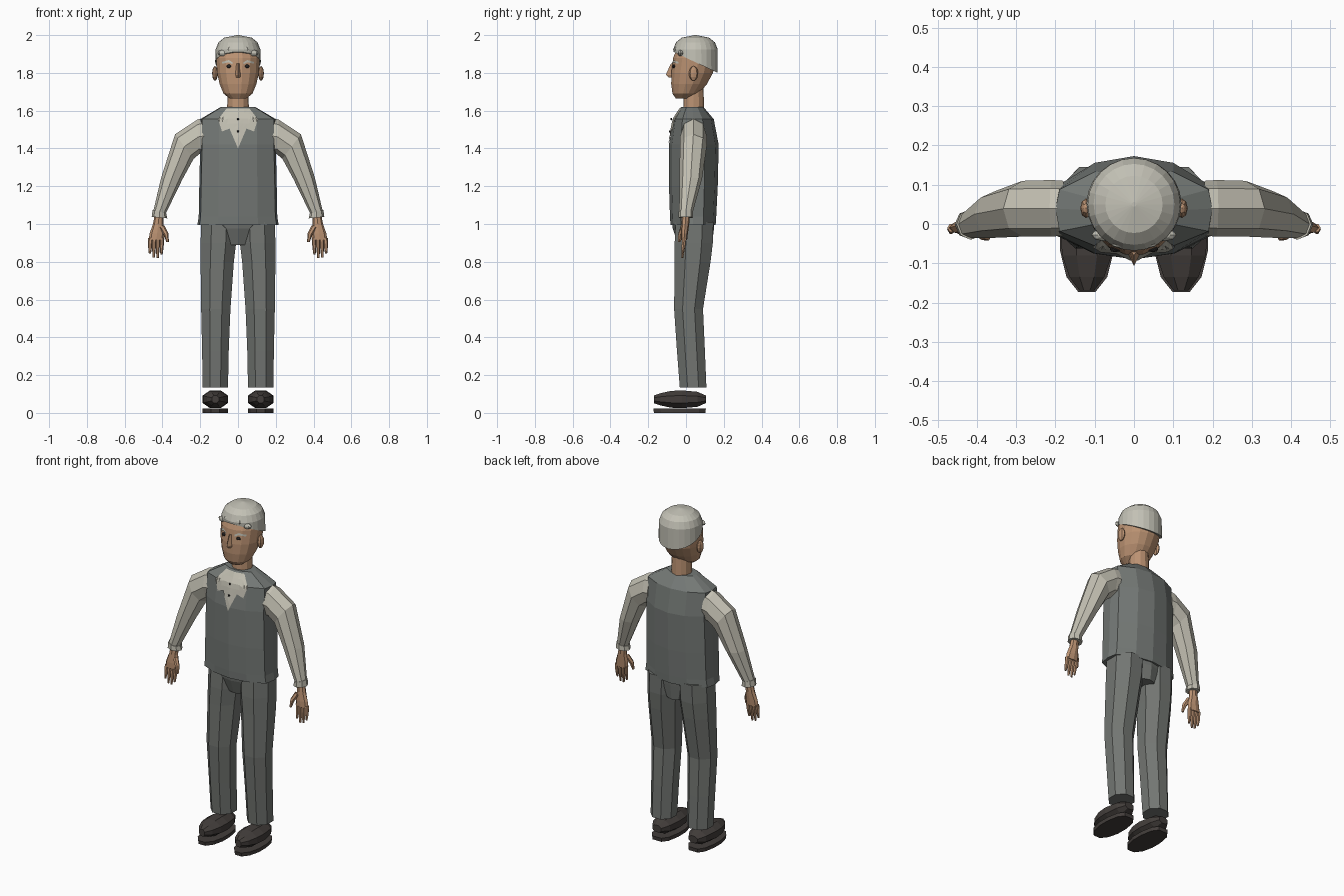
import bpy, bmesh, math
from mathutils import Vector
from mathutils.bvhtree import BVHTree

if "Cube" in bpy.data.objects:
    bpy.data.objects.remove(bpy.data.objects["Cube"])


def material(name, rgb):
    m = bpy.data.materials.new(name)
    m.diffuse_color = (*rgb, 1)
    m.use_nodes = True
    m.node_tree.nodes["Principled BSDF"].inputs["Base Color"].default_value = m.diffuse_color
    return m


VEST = material("vest_grey", (0.175, 0.19, 0.18))
TROUSER = material("trouser_grey", (0.17, 0.18, 0.168))
SHIRT = material("shirt_cream", (0.55, 0.53, 0.45))
HAIR = material("hair_silver", (0.54, 0.53, 0.46))
SKIN = material("skin_tan", (0.50, 0.29, 0.17))
SHOE = material("shoe_brown", (0.055, 0.047, 0.043))
DARK = material("dark_detail", (0.02, 0.018, 0.018))


def finish(name, bm, mat, mirror=False):
    me = bpy.data.meshes.new(name)
    bm.to_mesh(me)
    bm.free()
    me.materials.append(mat)
    ob = bpy.data.objects.new(name, me)
    bpy.context.collection.objects.link(ob)
    if mirror:
        ob.modifiers.new("mirror", 'MIRROR').use_clip = False
    return ob


def loft(name, rings, mat, mirror=False):
    """Skin a list of equal-length closed rings and cap both ends."""
    bm = bmesh.new()
    rows = [[bm.verts.new(p) for p in r] for r in rings]
    n = len(rows[0])
    for a, b in zip(rows, rows[1:]):
        for i in range(n):
            j = (i + 1) % n
            bm.faces.new((a[i], a[j], b[j], b[i]))
    bm.faces.new(rows[0])
    bm.faces.new(rows[-1])
    bmesh.ops.recalc_face_normals(bm, faces=bm.faces)
    return finish(name, bm, mat, mirror)


def oval(center, u, v, n=8, phase=0.0):
    c, u, v = Vector(center), Vector(u), Vector(v)
    return [c + u * math.cos(t) + v * math.sin(t)
            for t in ((i + phase) * math.tau / n for i in range(n))]


def flat_oval(z, x0, x1, y0, y1, n=8, phase=0.0):
    return oval(((x0 + x1) / 2, (y0 + y1) / 2, z),
                ((x1 - x0) / 2, 0, 0), (0, (y1 - y0) / 2, 0), n, phase)


def tube(name, points, radii, mat, n=6, mirror=True):
    rings = []
    for i, p in enumerate(points):
        d = Vector(points[min(i + 1, len(points) - 1)]) - Vector(points[max(i - 1, 0)])
        u = d.cross(Vector((0, 1, 0))).normalized()
        rings.append(oval(p, u * radii[i], d.cross(u).normalized() * radii[i], n))
    return loft(name, rings, mat, mirror)


def blob(name, loc, size, mat, mirror=False, seg=8, rows=6):
    bm = bmesh.new()
    bmesh.ops.create_uvsphere(bm, u_segments=seg, v_segments=rows, radius=1)
    for v in bm.verts:
        v.co = Vector(loc) + Vector(a * b for a, b in zip(v.co, size))
    return finish(name, bm, mat, mirror)


def plate(name, outline, target, mat, mirror=False, lift=0.005):
    """Thin sheet laid on the front of a target surface."""
    me = target.data
    tree = BVHTree.FromPolygons([v.co for v in me.vertices],
                                [p.vertices for p in me.polygons])
    bm = bmesh.new()
    bm.faces.new([bm.verts.new((x, 0, z)) for x, z in outline])
    bmesh.ops.triangulate(bm, faces=bm.faces)
    bmesh.ops.subdivide_edges(bm, edges=bm.edges, cuts=3, use_grid_fill=True)
    for v in bm.verts:
        hit = tree.ray_cast(Vector((v.co.x, -1, v.co.z)), Vector((0, 1, 0)))[0]
        if hit:
            v.co.y = hit.y - lift
    bm.normal_update()
    bmesh.ops.reverse_faces(bm, faces=[f for f in bm.faces if f.normal.y > 0])
    return finish(name, bm, mat, mirror)


# Torso: twelve-sided vest
HALF = [(0, -1), (.5, -.885), (.95, -.54), (1, 0), (.95, .45), (.5, .87), (0, 1)]


def body_ring(z, w, y0, y1):
    cy, ry = (y0 + y1) / 2, (y1 - y0) / 2
    pts = HALF + [(-x, y) for x, y in HALF[-2:0:-1]]
    return [(x * w, cy + y * ry, z) for x, y in pts]


vest = loft("vest", [body_ring(*r) for r in (
    (0.995, .215, -.082, .157), (1.04, .208, -.085, .16), (1.20, .205, -.09, .168),
    (1.42, .20, -.09, .173), (1.555, .20, -.068, .147), (1.62, .09, -.025, .092))], VEST)
loft("pelvis", [body_ring(*r) for r in (
    (1.02, .19, -.075, .15), (.975, .12, -.07, .148), (.89, .072, -.04, .138))], TROUSER)

# Shirt front with collar points, and buttons
shirt = plate("shirt_front", [(-.06, 1.612), (.06, 1.612), (.105, 1.555), (.085, 1.49),
                              (.045, 1.505), (0, 1.40), (-.045, 1.505), (-.085, 1.49),
                              (-.105, 1.555)], vest, SHIRT)
for z, y in ((1.555, -.078), (1.49, -.086)):
    blob("button", (0, y, z), (.006, .005, .006), DARK)

# Sleeves: rings from outer and inner (x, z) points plus a depth range


def arm_ring(ox, oz, ix, iz, y0, y1):
    return oval(((ox + ix) / 2, (y0 + y1) / 2, (oz + iz) / 2),
                ((ox - ix) / 2, 0, (oz - iz) / 2), (0, (y1 - y0) / 2, 0))


loft("sleeve", [arm_ring(*r) for r in (
    (.18, 1.562, .18, 1.37, -.03, .11), (.215, 1.553, .205, 1.37, -.032, .112),
    (.333, 1.475, .235, 1.345, -.032, .11), (.407, 1.245, .295, 1.235, -.035, .085),
    (.448, 1.07, .385, 1.05, -.036, .035))], SHIRT, True)
loft("cuff", [arm_ring(*r) for r in (
    (.452, 1.075, .380, 1.055, -.04, .038), (.457, 1.038, .374, 1.03, -.04, .038))],
    SHIRT, True)

# Hands
loft("palm", [flat_oval(*r) for r in (
    (1.045, .393, .442, -.022, .02), (1.00, .395, .45, -.025, .017),
    (.95, .388, .468, -.027, .010), (.915, .392, .473, -.026, .006))], SKIN, True)
for i, tip in enumerate((.84, .82, .823, .845)):
    x = .402 + i * .0205
    tube("finger", [(x, -.01, .925), (x + .002, -.014, .88), (x + .003, -.02, tip)],
         (.012, .0105, .006), SKIN)
tube("thumb", [(.402, -.015, .985), (.380, -.03, .945), (.373, -.036, .905)],
     (.015, .013, .007), SKIN)

# Trouser legs
k = 1 / math.cos(math.pi / 8)


def leg_ring(z, x0, x1, y0, y1):
    return [Vector(((x0 + x1) / 2 + (p.x - (x0 + x1) / 2) * k,
                    (y0 + y1) / 2 + (p.y - (y0 + y1) / 2) * k, z))
            for p in flat_oval(z, x0, x1, y0, y1, 8, .5)]


loft("trouser_leg", [leg_ring(*r) for r in (
    (.135, .053, .187, -.033, .108), (.33, .049, .19, -.048, .10),
    (.55, .040, .195, -.063, .09), (.80, .022, .198, -.06, .13),
    (.90, .010, .198, -.06, .142), (1.01, .005, .195, -.055, .145))], TROUSER, True)

# Shoes: faceted upper lofted heel to toe, with a separate thin sole
loft("shoe_upper", [oval((.12, y, .072), (w, 0, 0), (0, 0, h), 8, .5) for y, w, h in (
    (.105, .032, .022), (.06, .060, .043), (-.02, .073, .051),
    (-.08, .068, .048), (-.135, .048, .035), (-.17, .020, .022))], SHOE, True)
outline = [(-.173, .022), (-.135, .052), (-.07, .068), (.0, .068), (.07, .055), (.105, .03)]
loft("shoe_sole", [[(.12 + s * w * f, y * f, z)
                    for s, pts in ((1, outline), (-1, outline[::-1])) for y, w in pts]
                   for z, f in ((0, .98), (.022, 1.0))], SHOE, True)

# Neck and head
loft("neck", [flat_oval(1.60, -.058, .058, -.015, .097, 12),
              flat_oval(1.72, -.054, .054, -.01, .092, 12)], SKIN)
head = loft("head", [flat_oval(z, -w, w, a, b, 16, .5) for z, w, a, b in (
    (1.665, .045, -.055, .025), (1.69, .078, -.073, .07), (1.74, .099, -.08, .112),
    (1.80, .113, -.08, .145), (1.88, .118, -.07, .16), (1.94, .104, -.045, .15))], SKIN)
blob("ear", (.122, .04, 1.797), (.015, .025, .039), SKIN, True)
loft("nose", [[(-w, -.065, z), (0, y, z), (w, -.065, z)] for z, w, y in (
    (1.85, .012, -.08), (1.79, .021, -.107), (1.775, .020, -.09))], SKIN)

# Hair: cap with hemline sloping down to the nape, and fringe tufts
hem = [Vector((p.x, p.y, 1.88 - .475 * p.y))
       for p in flat_oval(0, -.121, .121, -.066, .168, 24)]
loft("hair", [hem] + [flat_oval(z, -r, r, .05 - r, .05 + r, 24) for z, r in (
    (1.925, .118), (1.962, .103), (1.986, .073), (2.0, .006))], HAIR)
for x, z in ((-.075, 1.905), (-.028, 1.925), (.028, 1.925), (.075, 1.905)):
    blob("fringe_tuft", (x, -.058 + abs(x) * .4, z), (.034, .016, .017), HAIR)

# Face details
plate("eyebrow", [(.028, 1.856), (.05, 1.868), (.085, 1.858), (.083, 1.848),
                  (.05, 1.856), (.03, 1.846)], head, HAIR, True)
blob("eye", (.048, -.064, 1.835), (.014, .008, .009), DARK, True)
